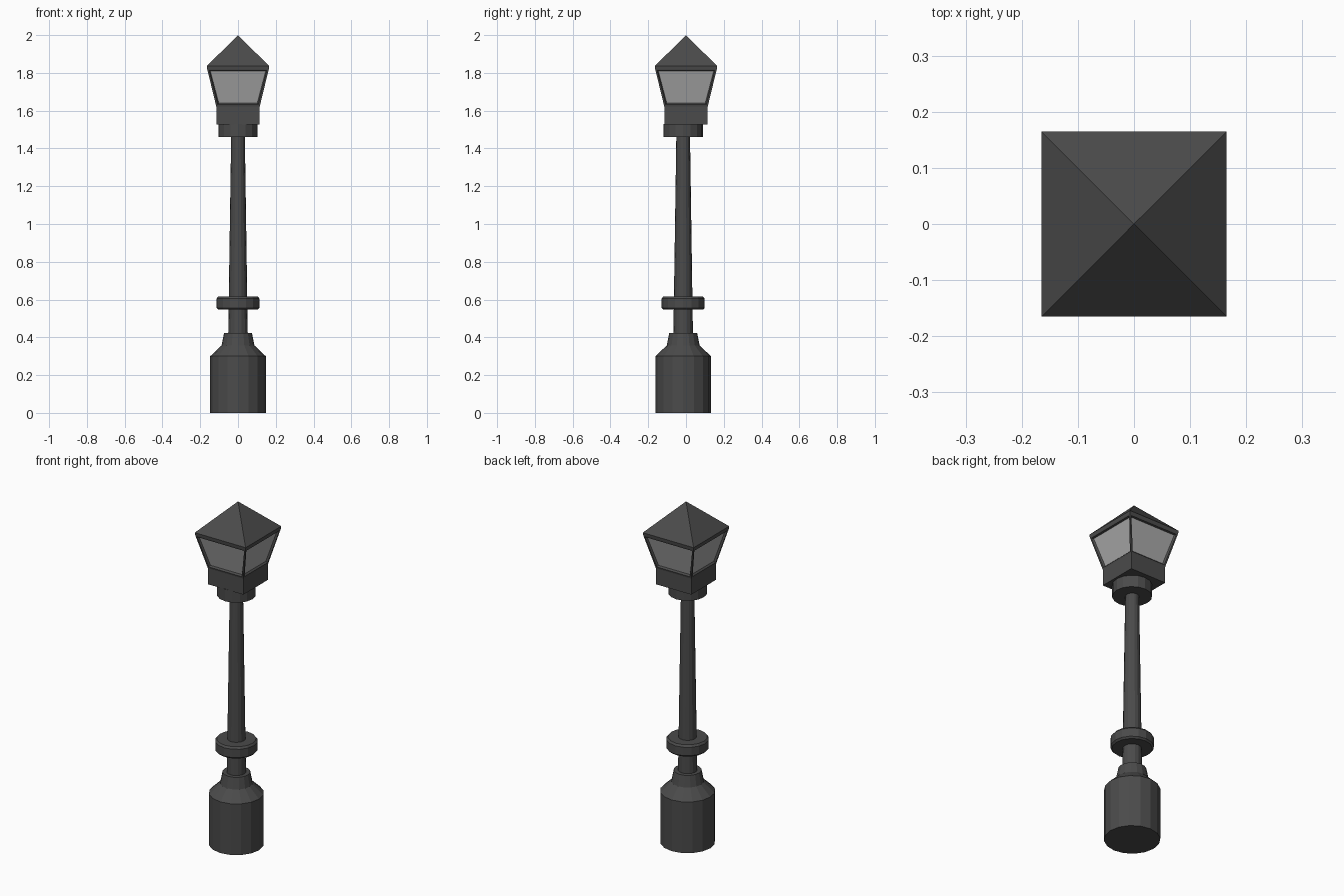
import bpy, bmesh
from math import cos, sin, pi

if "Cube" in bpy.data.objects:
    bpy.data.objects.remove(bpy.data.objects["Cube"])

SIDES = 16
POST_Y = -0.015   # post sits slightly forward of the lantern


def material(name, v):
    m = bpy.data.materials.new(name)
    m.diffuse_color = (v, v, v, 1)
    m.use_nodes = True
    m.node_tree.nodes["Principled BSDF"].inputs["Base Color"].default_value = m.diffuse_color
    return m


metal = material("dark_metal", 0.07)
glass = material("pale_glass", 0.4)


def loft(name, profile, ring, y=0.0):
    """Stack rings of (radius, z) and cap both ends; radius 0 makes a tip."""
    bm = bmesh.new()
    rows = []
    for r, z in profile:
        pts = ring(r) if r > 0 else [(0, 0)]
        rows.append([bm.verts.new((px, py + y, z)) for px, py in pts])
    for a, b in zip(rows, rows[1:]):
        n = len(a)
        for i in range(n):
            j = (i + 1) % n
            bm.faces.new((a[i], a[j], b[0]) if len(b) == 1 else (a[i], a[j], b[j], b[i]))
    bm.faces.new(rows[0][::-1])
    if len(rows[-1]) > 1:
        bm.faces.new(rows[-1])
    bm.normal_update()
    me = bpy.data.meshes.new(name)
    bm.to_mesh(me)
    bm.free()
    me.materials.append(metal)
    ob = bpy.data.objects.new(name, me)
    bpy.context.collection.objects.link(ob)
    return ob


def circle(r):
    return [(r * cos(2 * pi * i / SIDES), r * sin(2 * pi * i / SIDES)) for i in range(SIDES)]


def square(r):
    return [(-r, -r), (r, -r), (r, r), (-r, r)]


# Post parts
loft("base", [(0.147, 0), (0.147, 0.30), (0.087, 0.357), (0.074, 0.422)], circle, POST_Y)
loft("pole", [(0.052, 0.40), (0.036, 1.48)], circle, POST_Y)
loft("post_ring", [(0.105, 0.547), (0.114, 0.556), (0.114, 0.605), (0.105, 0.616)], circle, POST_Y)
loft("collar", [(0.104, 1.46), (0.104, 1.53)], circle, POST_Y)

# Lantern: plinth, flared body and pyramid roof
lantern = loft("lantern", [(0.115, 1.528), (0.115, 1.622), (0.163, 1.82),
                           (0.165, 1.836), (0, 2.0)], square)

# Recessed glass panes in the flared sides
lantern.data.materials.append(glass)
bm = bmesh.new()
bm.from_mesh(lantern.data)
panes = [f for f in bm.faces if 1.68 < f.calc_center_median().z < 1.78]
bmesh.ops.inset_individual(bm, faces=panes, thickness=0.013, depth=0)
bmesh.ops.inset_individual(bm, faces=panes, thickness=0.008, depth=-0.01)
for f in panes:
    f.material_index = 1
bm.to_mesh(lantern.data)
bm.free()
